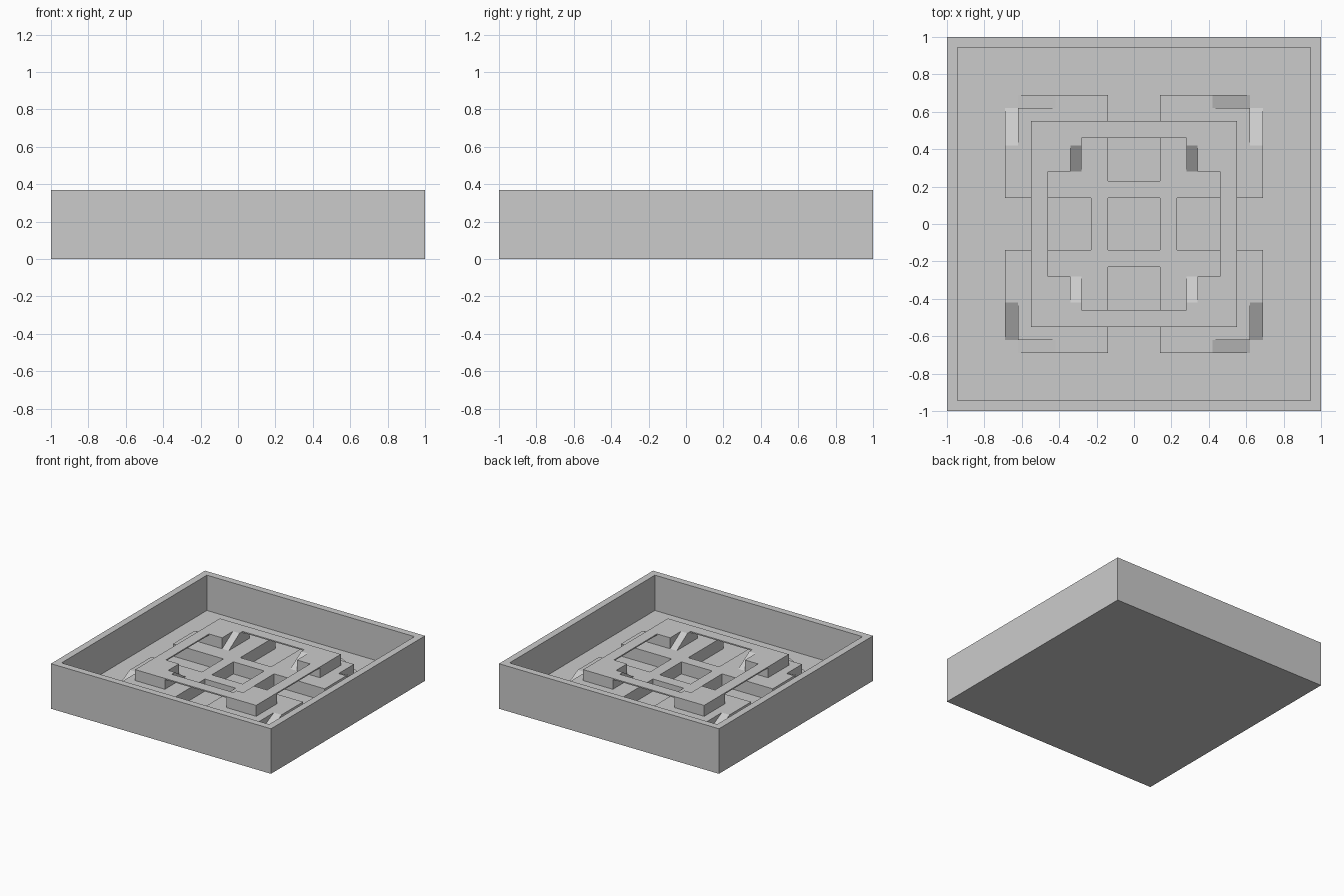
import bpy, bmesh
from mathutils import Vector

if "Cube" in bpy.data.objects:
    bpy.data.objects.remove(bpy.data.objects["Cube"], do_unlink=True)

GREY = (0.6, 0.6, 0.6, 1)
mat = bpy.data.materials.new("plain grey")
mat.use_nodes = True
mat.diffuse_color = GREY
mat.node_tree.nodes["Principled BSDF"].inputs["Base Color"].default_value = GREY

FLOOR, STEP, DECK, RIM = 0.08, 0.18, 0.27, 0.37


def finish(name, bm, mirror=True):
    """Turn a bmesh into an object, mirrored across x and y if it is one quarter."""
    bmesh.ops.recalc_face_normals(bm, faces=bm.faces)
    if mirror:
        seam = [f for f in bm.faces
                if any(all(abs(v.co[a]) < 1e-5 for v in f.verts) for a in (0, 1))]
        bmesh.ops.delete(bm, geom=seam, context='FACES')
    me = bpy.data.meshes.new(name)
    bm.to_mesh(me)
    bm.free()
    me.materials.append(mat)
    ob = bpy.data.objects.new(name, me)
    bpy.context.collection.objects.link(ob)
    if mirror:
        mod = ob.modifiers.new("quarters", 'MIRROR')
        mod.use_axis = (True, True, False)
    return ob


def prism(bm, points, offset):
    """Extrude a flat outline along an offset."""
    face = bm.faces.new([bm.verts.new(p) for p in points])
    new = bmesh.ops.extrude_face_region(bm, geom=[face], use_keep_orig=True)["geom"]
    verts = [v for v in new if isinstance(v, bmesh.types.BMVert)]
    bmesh.ops.translate(bm, verts=verts, vec=Vector(offset))


def slab(bm, outline, low, high):
    prism(bm, [(x, y, low) for x, y in outline], (0, 0, high - low))


def swap(points):
    return [(p[1], p[0], *p[2:]) for p in points]


# Tray: block with its top inset and pushed down to the floor
bm = bmesh.new()
slab(bm, [(-1, -1), (1, -1), (1, 1), (-1, 1)], 0, RIM)
bmesh.ops.recalc_face_normals(bm, faces=bm.faces)
top = max(bm.faces, key=lambda f: f.calc_center_median().z)
bmesh.ops.inset_region(bm, faces=[top], thickness=0.08)
well = bmesh.ops.extrude_face_region(bm, geom=[top])["geom"]
bmesh.ops.delete(bm, geom=[top], context='FACES_ONLY')
bmesh.ops.translate(bm, verts=[v for v in well if isinstance(v, bmesh.types.BMVert)],
                    vec=(0, 0, FLOOR - RIM))
finish("tray", bm, mirror=False)

# Lower platform quarter: centre hole, side channels and notched corner
bm = bmesh.new()
half = [(.69, .14), (.69, .42), (.62, .42)]
inner = [(.14, 0), (.23, 0), (.23, .14)]
outline = inner + half + [(.62, .62)] + swap(half)[::-1] + swap(inner)[::-1] + [(.14, .14)]
slab(bm, outline, FLOOR, STEP)
finish("lower_platform", bm)

# Outer ramps running down towards the corners
bm = bmesh.new()
wedge = [(.62, .42, FLOOR), (.62, .62, FLOOR), (.62, .42, STEP)]
prism(bm, wedge, (.07, 0, 0))
prism(bm, swap(wedge), (0, .07, 0))
finish("outer_ramps", bm)

# Upper corner blocks, each notched for a ramp
bm = bmesh.new()
slab(bm, [(.34, .28), (.55, .28), (.55, .55), (.28, .55), (.28, .42), (.34, .42)], STEP, DECK)
finish("corner_blocks", bm)

# Inner ramps climbing from the platform to the deck
bm = bmesh.new()
prism(bm, [(.28, .28, STEP), (.28, .42, STEP), (.28, .42, DECK)], (.06, 0, 0))
finish("inner_ramps", bm)

# Thin bridges joining the corner blocks
bm = bmesh.new()
bar = [(0, .46), (.28, .46), (.28, .55), (0, .55)]
slab(bm, bar, DECK - .01, DECK)
slab(bm, swap(bar), DECK - .01, DECK)
finish("bridges", bm)
